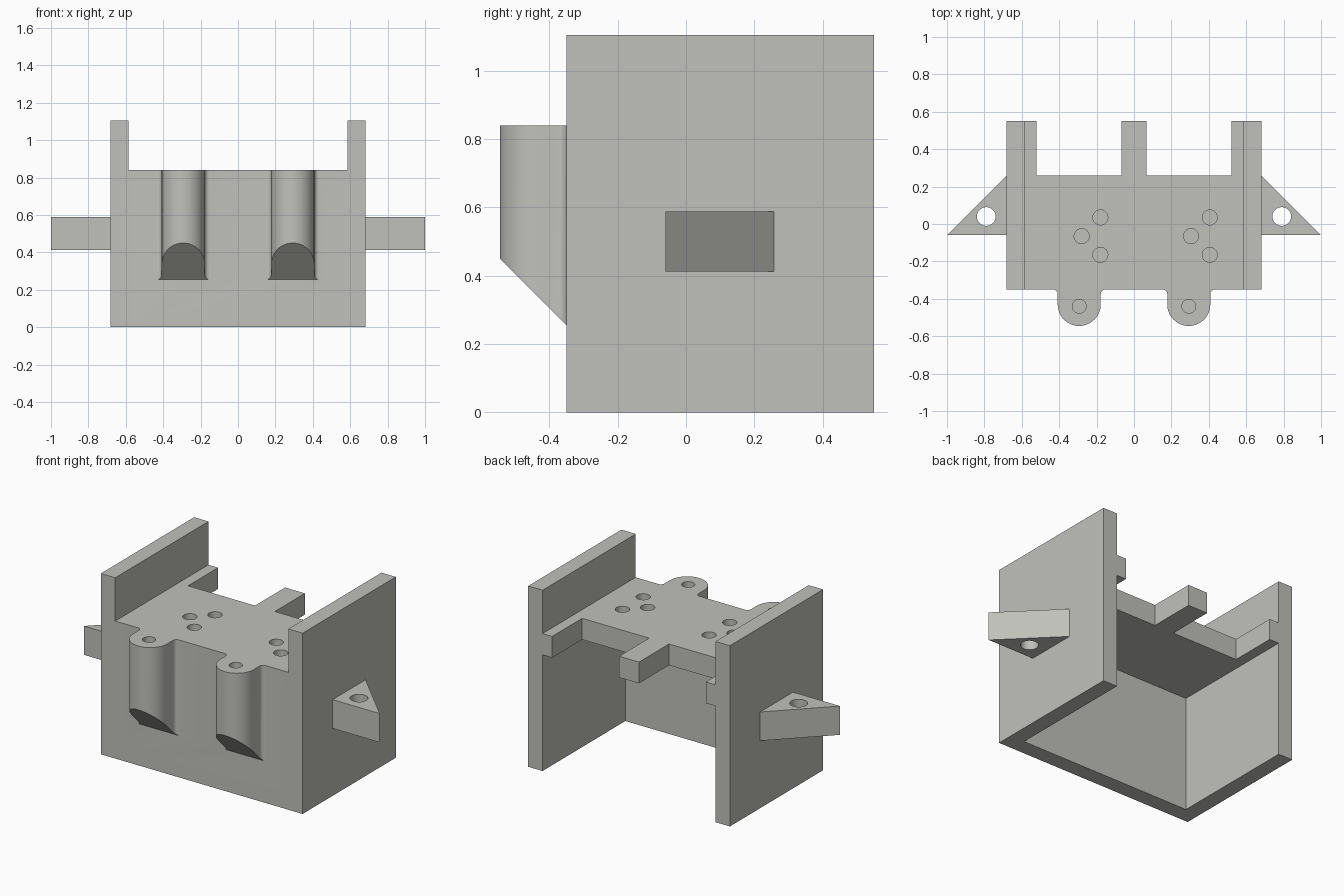
import bpy, bmesh, math
from mathutils import Vector

if "Cube" in bpy.data.objects:
    bpy.data.objects.remove(bpy.data.objects["Cube"])

grey = bpy.data.materials.new("light_grey")
grey.diffuse_color = (0.53, 0.53, 0.50, 1)
grey.use_nodes = True
grey.node_tree.nodes["Principled BSDF"].inputs["Base Color"].default_value = grey.diffuse_color


def prism(name, outline, z0, z1, cut=None):
    """Extrude a plan outline from z0 to z1, optionally trimmed by a plane."""
    bm = bmesh.new()
    face = bm.faces.new([bm.verts.new((x, y, z0)) for x, y in outline])
    out = bmesh.ops.extrude_face_region(bm, geom=[face])
    top = [v for v in out["geom"] if isinstance(v, bmesh.types.BMVert)]
    bmesh.ops.translate(bm, verts=top, vec=(0, 0, z1 - z0))
    if cut:
        bmesh.ops.bisect_plane(bm, geom=bm.verts[:] + bm.edges[:] + bm.faces[:],
                               plane_co=cut[0], plane_no=cut[1], clear_outer=True)
        bmesh.ops.holes_fill(bm, edges=[e for e in bm.edges if e.is_boundary], sides=0)
    bmesh.ops.recalc_face_normals(bm, faces=bm.faces[:])
    mesh = bpy.data.meshes.new(name)
    bm.to_mesh(mesh)
    bm.free()
    mesh.materials.append(grey)
    ob = bpy.data.objects.new(name, mesh)
    bpy.context.collection.objects.link(ob)
    return ob


def rect(x0, x1, y0, y1):
    return [(x0, y0), (x1, y0), (x1, y1), (x0, y1)]


def arc(cx, cy, r, a0, a1, n):
    return [(cx + r * math.cos(math.radians(a0 + (a1 - a0) * i / n)),
             cy + r * math.sin(math.radians(a0 + (a1 - a0) * i / n))) for i in range(n + 1)]


def hole(x, y, r, z0, z1):
    return prism("hole_cutter", arc(x, y, r, 0, 360, 40)[:-1], z0, z1)


def combine(base, others, operation):
    """Boolean every helper into the base, then remove the helpers."""
    for ob in others:
        ob.hide_render = True
        mod = base.modifiers.new("join", "BOOLEAN")
        mod.operation, mod.solver, mod.object = operation, "EXACT", ob
        bpy.context.view_layer.update()
        deps = bpy.context.evaluated_depsgraph_get()
        mesh = bpy.data.meshes.new_from_object(base.evaluated_get(deps))
        base.modifiers.clear()
        base.data = mesh
        bpy.data.objects.remove(ob)


TOP, FRONT, BACK = 0.84, -0.35, 0.55

# Front wall, then everything is fused into it
bracket = prism("bracket_body", rect(-0.68, 0.68, FRONT, -0.25), 0, TOP)
parts, cutters = [], []

# Top plate with three rear prongs
parts.append(prism("top_plate", [
    (-0.63, FRONT), (0.63, FRONT), (0.63, BACK), (0.52, BACK), (0.52, 0.26),
    (0.067, 0.26), (0.067, BACK), (-0.067, BACK), (-0.067, 0.26),
    (-0.52, 0.26), (-0.52, BACK), (-0.63, BACK)], 0.71, TOP))

for s in (-1, 1):
    # Side walls
    parts.append(prism("side_wall", rect(*sorted((s * 0.585, s * 0.682)), FRONT, BACK), 0, 1.105))
    # Triangular ears with a through hole
    parts.append(prism("side_ear", [(s * 0.64, -0.06), (s, -0.06), (s * 0.68, 0.26),
                                    (s * 0.64, 0.26)], 0.412, 0.588))
    cutters.append(hole(s * 0.79, 0.04, 0.05, 0.3, 0.7))
    # Rounded front bosses, filleted into the wall and sloped underneath
    cx, r, f = s * 0.293, 0.115, 0.025
    outline = ([(cx - r - f, -0.30)]
               + arc(cx - r - f, FRONT - f, f, 90, 0, 8)
               + arc(cx, -0.43, r, 180, 360, 32)
               + arc(cx + r + f, FRONT - f, f, 180, 90, 8)
               + [(cx + r + f, -0.30)])
    parts.append(prism("front_boss", outline, 0.1, TOP,
                       cut=(Vector((0, FRONT, 0.255)), Vector((0, -1, -1)))))
    cutters.append(hole(cx, -0.44, 0.037, TOP - 0.2, 0.9))

# Blind holes in the plate, the same trio on each half
for dx in (0, 0.585):
    for x, y in ((-0.18, 0.035), (-0.28, -0.065), (-0.18, -0.165)):
        cutters.append(hole(x + dx, y, 0.04, TOP - 0.09, 0.9))

combine(bracket, parts, "UNION")
combine(bracket, cutters, "DIFFERENCE")

# Smooth the round surfaces only
bpy.context.view_layer.objects.active = bracket
bracket.select_set(True)
bpy.ops.object.shade_smooth_by_angle(angle=math.radians(30))
